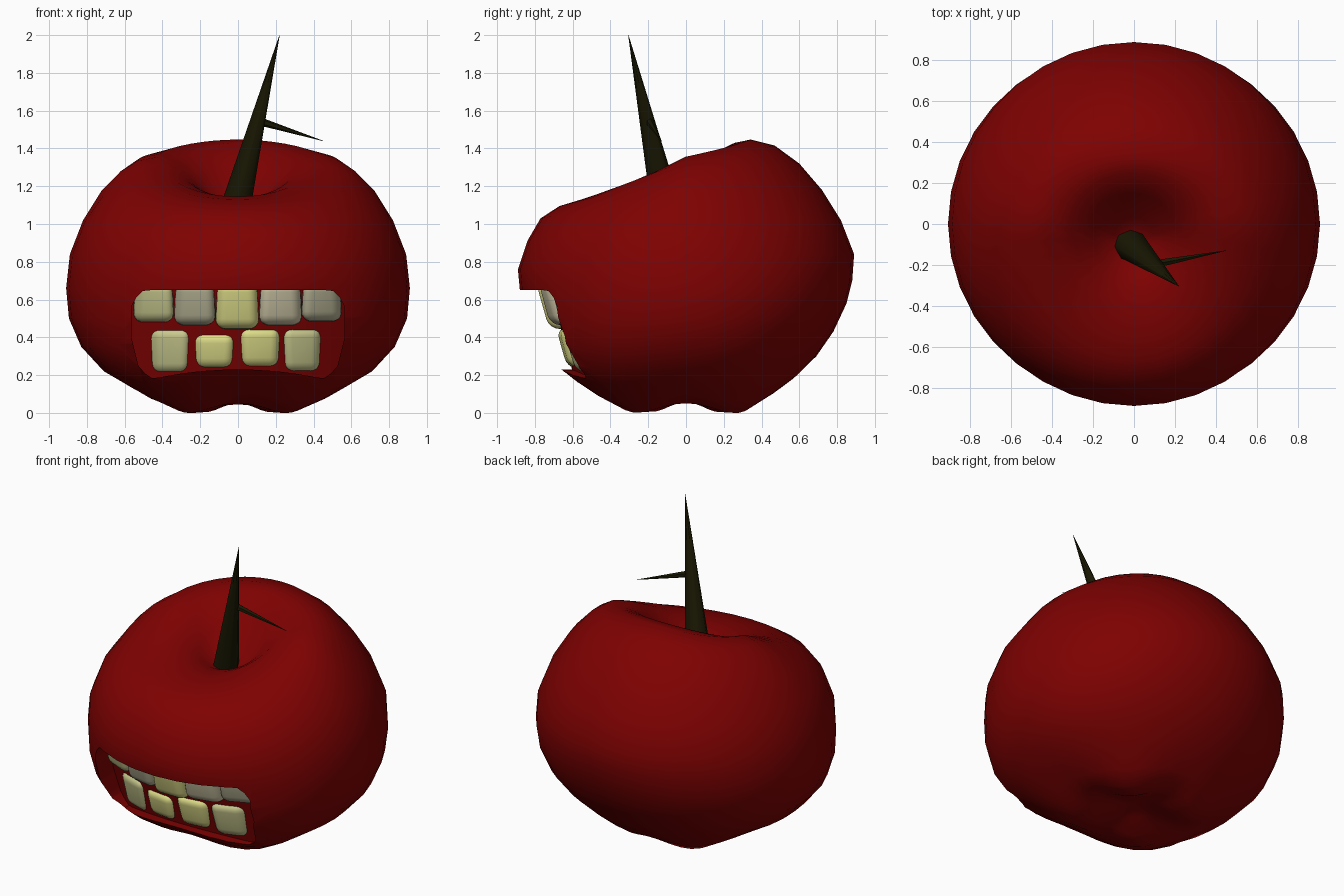
import bpy, bmesh, math
from mathutils import Vector

if "Cube" in bpy.data.objects:
    bpy.data.objects.remove(bpy.data.objects["Cube"])


def material(name, rgb):
    m = bpy.data.materials.new(name)
    m.diffuse_color = (*rgb, 1)
    m.use_nodes = True
    m.node_tree.nodes["Principled BSDF"].inputs["Base Color"].default_value = m.diffuse_color
    return m


RED = material("apple red", (0.21, 0.0004, 0.0004))
BARK = material("dark bark", (0.010, 0.009, 0.0008))
YELLOW = material("yellow enamel", (0.73, 0.72, 0.25))
OLIVE = material("olive enamel", (0.58, 0.58, 0.27))
PALE = material("pale enamel", (0.60, 0.55, 0.37))
GREY = material("grey enamel", (0.46, 0.44, 0.29))


def make_object(name, bm, mat, angle=40):
    bmesh.ops.recalc_face_normals(bm, faces=bm.faces[:])
    me = bpy.data.meshes.new(name)
    bm.to_mesh(me)
    bm.free()
    ob = bpy.data.objects.new(name, me)
    bpy.context.collection.objects.link(ob)
    me.materials.append(mat)
    smooth(ob, angle)
    return ob


def smooth(ob, angle):
    bpy.ops.object.select_all(action='DESELECT')
    ob.select_set(True)
    bpy.context.view_layer.objects.active = ob
    bpy.ops.object.shade_smooth_by_angle(angle=math.radians(angle))


# Apple half-profiles (radius, height), from the top dimple to the underside
FRONT = [(0, 1.07), (.10, 1.08), (.20, 1.12), (.30, 1.14), (.42, 1.145), (.55, 1.13),
         (.67, 1.095), (.77, 1.03), (.84, .91), (.89, .76), (.88, .655), (.85, .52),
         (.79, .38), (.70, .26), (.58, .17), (.47, .10), (.37, .045), (.24, .05), (.12, .08), (0, .10)]
SIDE = [(0, 1.07), (.10, 1.10), (.20, 1.20), (.30, 1.30), (.42, 1.355), (.53, 1.335),
        (.62, 1.28), (.72, 1.18), (.82, 1.02), (.89, .84), (.91, .66), (.895, .50),
        (.83, .35), (.71, .22), (.57, .14), (.47, .085), (.37, .045), (.24, .05), (.12, .08), (0, .10)]
BACK = [(0, 1.07), (.10, 1.15), (.20, 1.32), (.29, 1.43), (.36, 1.447), (.47, 1.415),
        (.60, 1.32), (.72, 1.18), (.82, 1.02), (.89, .84), (.88, .70), (.85, .58),
        (.78, .43), (.69, .30), (.57, .18), (.46, .10), (.36, .04), (.24, .045), (.12, .08), (0, .10)]
CHEEK = {11: .015, 12: .04, 13: .07, 14: .08, 15: .05}   # jowls beside the mouth
LOBE = {14: .005, 15: .012, 16: .022, 17: .022}          # lobes on the underside


# Apple body: the profiles blended around the axis
def build_apple(segments=36):
    bm = bmesh.new()
    rings = []
    last = len(SIDE) - 1
    for k in range(last + 1):
        ring = []
        for s in range(1 if k in (0, last) else segments):
            a = 2 * math.pi * s / segments
            c = math.cos(a)
            other = BACK if c > 0 else FRONT
            w = c * c
            wz = abs(c) if k < 8 else w             # the crown tilts evenly to the back
            r = SIDE[k][0] * (1 - w) + other[k][0] * w
            z = SIDE[k][1] * (1 - wz) + other[k][1] * wz
            if c < 0:
                r += CHEEK.get(k, 0) * math.sin(2 * a) ** 2
            z += LOBE.get(k, 0) * math.cos(4 * a)
            shift = -0.09 * max(0, 1 - r / 0.45) if k < 6 else 0
            ring.append(bm.verts.new((r * math.sin(a), r * c + shift, z)))
        rings.append(ring)
    for k in range(last):
        a, b = rings[k], rings[k + 1]
        for s in range(segments):
            t = (s + 1) % segments
            if len(a) == 1:
                bm.faces.new((a[0], b[s], b[t]))
            elif len(b) == 1:
                bm.faces.new((a[s], b[0], a[t]))
            else:
                bm.faces.new((a[s], b[s], b[t], a[t]))
    low = min(v.co.z for v in bm.verts)
    for v in bm.verts:                              # rest the lobes on the floor
        if v.co.z < 0.2:
            v.co.z -= low * (0.2 - v.co.z) / (0.2 - low)
    return make_object("apple_body", bm, RED, 60)


def gum_y(x, z):
    return -(0.595 + 0.28 * (z - 0.2) - 0.5 * x * x)


# Mouth cutter: a rounded opening with a curved gum as its back wall
def build_mouth_cutter(cols=20, rows=8):
    bm = bmesh.new()
    layers = []
    for back in (False, True):
        grid = []
        for i in range(cols + 1):
            t = -math.cos(math.pi * i / cols)
            corner = max(0, (abs(t) - 0.86) / 0.14) ** 2
            lo = 0.23 - 0.05 * min(1, abs(t) / 0.88) ** 2 + 0.07 * corner
            hi = 0.65 - 0.09 * corner
            col = []
            for j in range(rows + 1):
                z = lo + (hi - lo) * j / rows
                x = t * (0.565 - 0.05 * max(0, (0.4 - z) / 0.2))
                col.append(bm.verts.new((x, gum_y(x, z) if back else -1.2, z)))
            grid.append(col)
        for i in range(cols):
            for j in range(rows):
                bm.faces.new((grid[i][j], grid[i + 1][j], grid[i + 1][j + 1], grid[i][j + 1]))
        border = ([grid[i][0] for i in range(cols)] + [grid[cols][j] for j in range(rows)]
                  + [grid[i][rows] for i in range(cols, 0, -1)] + [grid[0][j] for j in range(rows, 0, -1)])
        layers.append(border)
    f, b = layers
    for i in range(len(f)):
        j = (i + 1) % len(f)
        bm.faces.new((f[i], f[j], b[j], b[i]))
    return make_object("mouth_cutter", bm, RED)


apple = build_apple()
cutter = build_mouth_cutter()
cutter.hide_render = True
mod = apple.modifiers.new("mouth", 'BOOLEAN')
mod.operation = 'DIFFERENCE'
mod.solver = 'EXACT'
mod.object = cutter
bpy.context.view_layer.objects.active = apple
bpy.ops.object.modifier_apply(modifier=mod.name)
bpy.data.objects.remove(cutter)
smooth(apple, 50)


# Teeth: rounded blocks that follow the curve of the gum
def build_tooth(name, x0, x1, z0, z1, root_up, mat):
    bm = bmesh.new()
    bmesh.ops.create_cube(bm, size=1)
    w, h = x1 - x0, z1 - z0
    for v in bm.verts:
        at_root = (v.co.z > 0) == root_up
        v.co = Vector((v.co.x * w * (0.9 if at_root else 1), v.co.y * 0.12, v.co.z * h))
    bmesh.ops.bevel(bm, geom=bm.edges[:], offset=0.052, segments=5, profile=0.5, affect='EDGES')
    for v in bm.verts:
        v.co.x += (x0 + x1) / 2
        v.co.z += (z0 + z1) / 2
        v.co.y += gum_y(v.co.x, v.co.z) + (-0.003 if root_up else 0.035)
    make_object(name, bm, mat, 60)


UPPER = [(-.555, -.338, .48, OLIVE), (-.34, -.118, .465, GREY), (-.12, .112, .445, YELLOW),
         (.11, .34, .465, PALE), (.335, .55, .485, GREY)]
LOWER = [(-.47, -.252, .21, .445, OLIVE), (-.237, -.015, .235, .42, YELLOW),
         (.005, .23, .24, .448, YELLOW), (.233, .447, .215, .448, OLIVE)]
for n, (x0, x1, z0, mat) in enumerate(UPPER):
    build_tooth(f"upper_tooth_{n + 1}", x0, x1, z0, 0.69, True, mat)
for n, (x0, x1, z0, z1, mat) in enumerate(LOWER):
    build_tooth(f"lower_tooth_{n + 1}", x0, x1, z0, z1, False, mat)


# Stem and side twig: pointed spikes between two points
def build_spike(name, base, tip, radius, sides):
    base, tip = Vector(base), Vector(tip)
    bm = bmesh.new()
    bmesh.ops.create_cone(bm, cap_ends=True, segments=sides, radius1=radius, radius2=0.001,
                          depth=(tip - base).length)
    turn = (tip - base).to_track_quat('Z', 'Y')
    for v in bm.verts:
        v.co = turn @ v.co + (base + tip) / 2
    make_object(name, bm, BARK, 50)


build_spike("stem", (-0.02, -0.10, 1.06), (0.22, -0.305, 2.0), 0.082, 8)
build_spike("twig", (0.11, -0.195, 1.545), (0.45, -0.13, 1.44), 0.022, 6)
